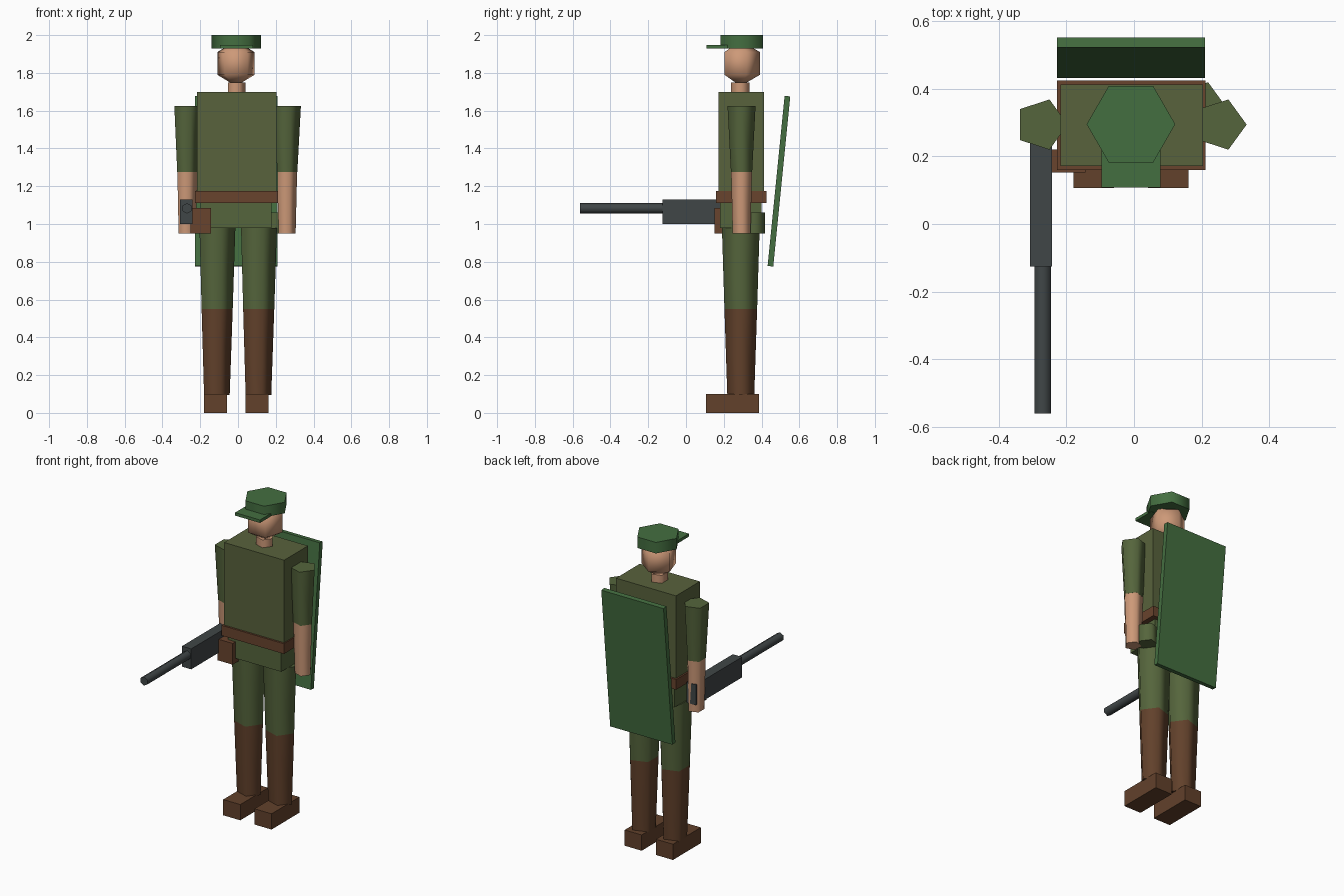
import bpy
from math import radians, pi
from mathutils import Vector

default = bpy.data.objects.get("Cube")
if default:
    bpy.data.objects.remove(default, do_unlink=True)


def material(name, *srgb):
    """Flat colour given as 0-255 display values, stored as linear."""
    rgba = [(c / 255 / 12.92) if c < 10 else ((c / 255 + 0.055) / 1.055) ** 2.4 for c in srgb] + [1]
    mat = bpy.data.materials.new(name)
    mat.use_nodes = True
    mat.diffuse_color = rgba
    mat.node_tree.nodes["Principled BSDF"].inputs["Base Color"].default_value = rgba
    return mat


olive = material("olive cloth", 88, 98, 60)
sage = material("green cloth", 85, 101, 60)
green = material("shield green", 68, 110, 64)
brown = material("boot brown", 98, 65, 43)
leather = material("belt leather", 104, 67, 45)
skin = material("skin", 205, 153, 120)
metal = material("gun metal", 64, 70, 71)


def finish(name, mat):
    obj = bpy.context.object
    obj.name = name
    obj.data.materials.append(mat)
    return obj


def box(name, mat, low, high, tilt=0):
    """Block between two opposite corners, tilted about its own x axis."""
    low, high = Vector(low), Vector(high)
    bpy.ops.mesh.primitive_cube_add(size=1, location=(low + high) / 2)
    obj = finish(name, mat)
    obj.scale = high - low
    obj.rotation_euler.x = tilt
    return obj


def post(name, mat, x, y, z0, z1, r0, r1, sides=5):
    """Upright tapered prism with one corner pointing to +x."""
    bpy.ops.mesh.primitive_cone_add(vertices=sides, radius1=r0, radius2=r1, depth=z1 - z0,
                                    location=(x, y, (z0 + z1) / 2), rotation=(0, 0, -pi / 2))
    bpy.ops.object.shade_smooth_by_angle(angle=radians(80))
    return finish(name, mat)


MID = -0.009   # body centre in x
DEEP = 0.29    # body centre in y

# Legs and feet
for side, x in (("right", -0.119), ("left", 0.101)):
    post(side + "_trouser_leg", sage, x, DEEP, 0.55, 0.98, 0.091, 0.105)
    post(side + "_boot", brown, x, DEEP, 0.095, 0.55, 0.075, 0.091)
    box(side + "_foot", brown, (x - 0.06, 0.107, 0), (x + 0.06, 0.387, 0.1))

# Body
box("hips", sage, (-0.198, 0.18, 0.98), (0.178, 0.4, 1.13))
box("torso", olive, (-0.218, 0.172, 1.12), (0.204, 0.412, 1.7))
box("belt", leather, (-0.228, 0.16, 1.11), (0.211, 0.425, 1.175))

# Arms
for side, x in (("right", -0.274), ("left", 0.255)):
    post(side + "_sleeve", sage, x, DEEP + 0.004, 1.275, 1.625, 0.059, 0.078)
    post(side + "_forearm", skin, x, DEEP + 0.004, 0.95, 1.275, 0.05, 0.058)

# Neck and head, a soft-shaded double pyramid
post("neck", skin, MID - 0.002, 0.288, 1.69, 1.75, 0.052, 0.052)
bpy.ops.mesh.primitive_uv_sphere_add(segments=5, ring_count=2, radius=0.12,
                                     location=(MID - 0.002, 0.288, 1.85))
bpy.ops.object.shade_smooth()
finish("head", skin)

# Cap
post("cap", green, MID, 0.295, 1.93, 2.0, 0.131, 0.131, 6)
box("cap_peak", green, (-0.096, 0.108, 1.928), (0.079, 0.25, 1.947))

# Belt gear
box("belt_pouch", leather, (-0.252, 0.152, 0.95), (-0.144, 0.22, 1.085))
post("canteen", sage, 0.2, 0.36, 0.95, 1.06, 0.062, 0.062)

# Shield carried on the back, its top leaning away
box("back_shield", green, (-0.228, 0.477, 0.774), (0.21, 0.507, 1.679), radians(-5.7))

# Gun held in the right hand
box("gun_body", metal, (-0.307, -0.125, 1.0), (-0.242, 0.34, 1.13))
barrel = post("gun_barrel", metal, -0.27, 0, 0, 0.44, 0.028, 0.028, 6)
barrel.location = (-0.27, -0.34, 1.083)
barrel.rotation_euler = (pi / 2, 0, 0)
